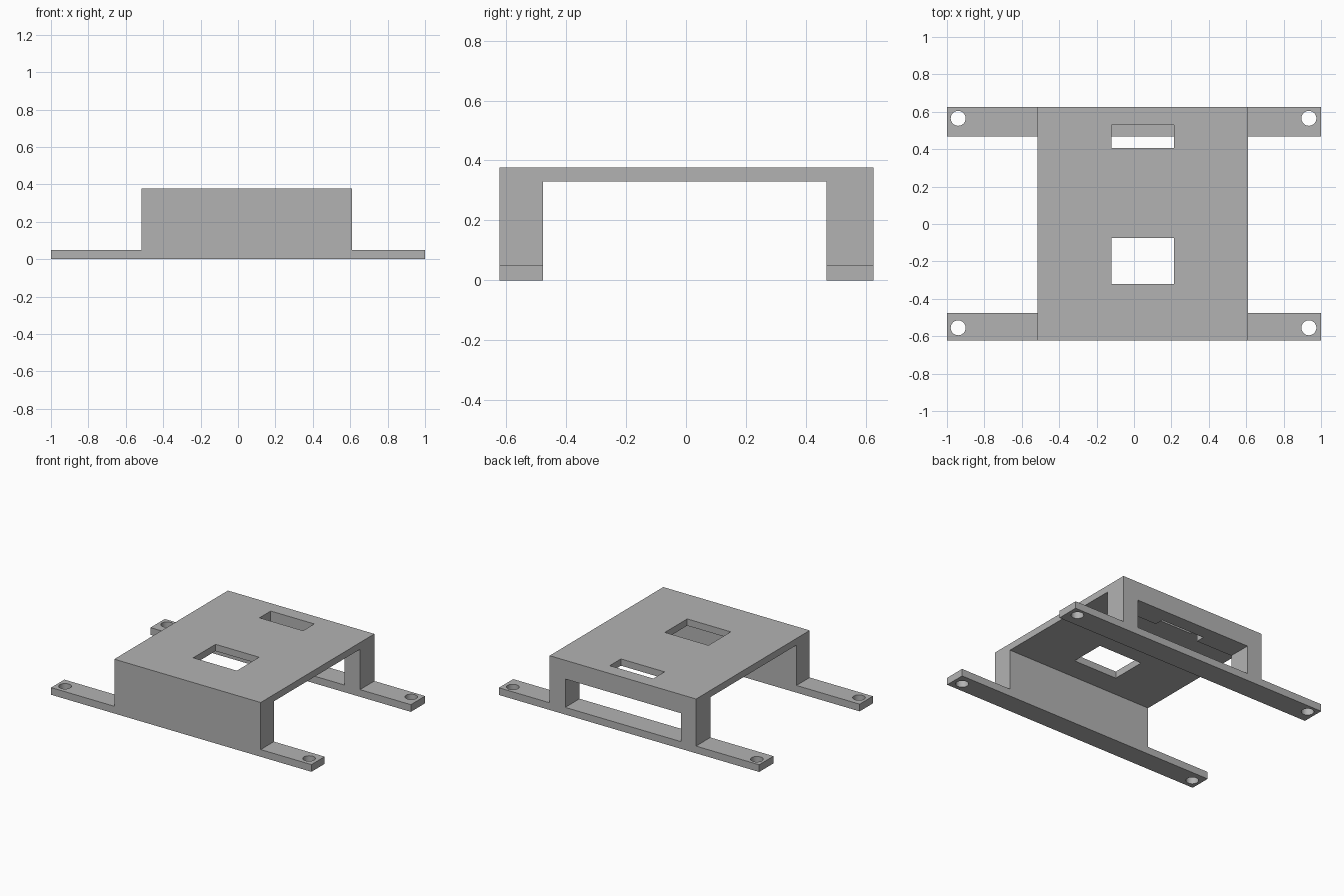
import bpy
import bmesh
from mathutils import Matrix

cube = bpy.data.objects.get("Cube")
if cube:
    bpy.data.objects.remove(cube, do_unlink=True)

# Main dimensions
BODY_L, BODY_R = -0.515, 0.61
FRONT, BACK = -0.622, 0.625
HEIGHT, FOOT = 0.377, 0.05
UNDERSIDE = 0.33

grey = bpy.data.materials.new("plain_grey")
grey.use_nodes = True
colour = (0.45, 0.45, 0.45, 1.0)
grey.diffuse_color = colour
grey.node_tree.nodes["Principled BSDF"].inputs["Base Color"].default_value = colour


def make_object(name, bm):
    bmesh.ops.recalc_face_normals(bm, faces=bm.faces)
    mesh = bpy.data.meshes.new(name)
    bm.to_mesh(mesh)
    bm.free()
    mesh.materials.append(grey)
    obj = bpy.data.objects.new(name, mesh)
    bpy.context.collection.objects.link(obj)
    return obj


def box(name, x, y, z):
    bm = bmesh.new()
    bmesh.ops.create_cube(bm, size=1)
    for v in bm.verts:
        v.co = [lo if c < 0 else hi for c, (lo, hi) in zip(v.co, (x, y, z))]
    return make_object(name, bm)


def drill(name, x, y):
    bm = bmesh.new()
    bmesh.ops.create_cone(bm, cap_ends=True, segments=32, radius1=0.04, radius2=0.04,
                          depth=0.3, matrix=Matrix.Translation((x, y, 0)))
    return make_object(name, bm)


# Stepped front outline, extruded from front to back
outline = [(-1, 0), (1, 0), (1, FOOT), (BODY_R, FOOT), (BODY_R, HEIGHT),
           (BODY_L, HEIGHT), (BODY_L, FOOT), (-1, FOOT)]
bm = bmesh.new()
face = bm.faces.new([bm.verts.new((x, FRONT, z)) for x, z in outline])
ext = bmesh.ops.extrude_face_region(bm, geom=[face])
for v in ext["geom"]:
    if isinstance(v, bmesh.types.BMVert):
        v.co.y = BACK
bracket = make_object("mounting_bracket", bm)

# Openings: tunnel under the plate, plate holes, back window, screw holes
slot_x = (-0.12, 0.215)
cutters = [
    box("tunnel_cutter", (-1.2, 1.2), (-0.477, 0.468), (-0.2, UNDERSIDE)),
    box("window_cutter", (-0.40, 0.49), (0.44, 0.8), (FOOT, 0.247)),
    box("square_hole_cutter", slot_x, (-0.32, -0.075), (0.28, 0.5)),
    box("slot_cutter", slot_x, (0.407, 0.53), (0.12, 0.5)),
]
for sx in (-0.94, 0.935):
    for y in (-0.555, 0.565):
        cutters.append(drill("screw_hole_cutter", sx, y))

bpy.ops.object.select_all(action='DESELECT')
bpy.context.view_layer.objects.active = bracket
bracket.select_set(True)
for cutter in cutters:
    cutter.hide_render = True
    mod = bracket.modifiers.new("opening", 'BOOLEAN')
    mod.operation = 'DIFFERENCE'
    mod.solver = 'EXACT'
    mod.object = cutter
    bpy.ops.object.modifier_apply(modifier=mod.name)
    bpy.data.objects.remove(cutter, do_unlink=True)

# Crisp edges, round screw holes
bpy.ops.object.shade_smooth_by_angle()
